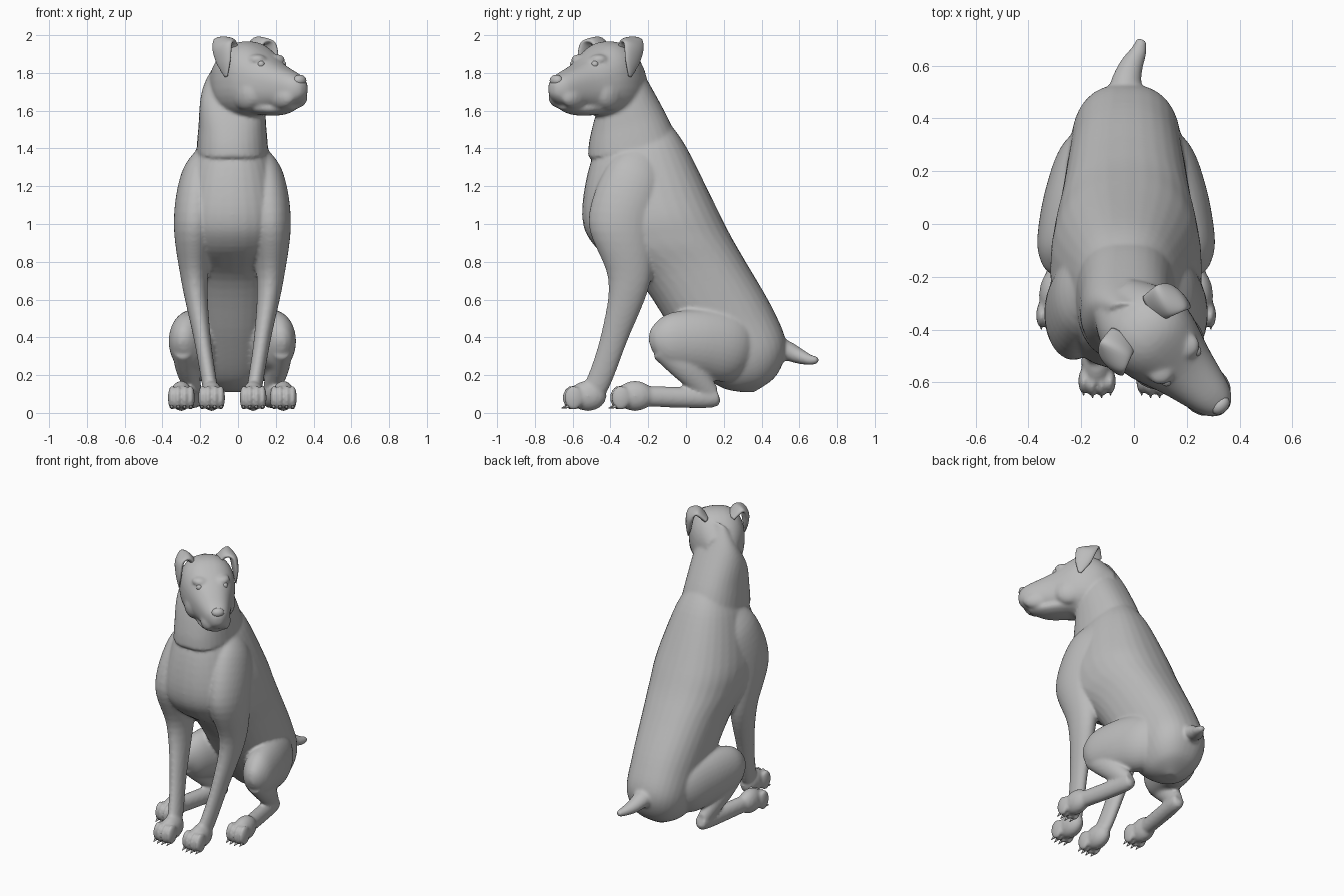
import bpy
import bmesh
import math
from mathutils import Matrix, Vector

if "Cube" in bpy.data.objects:
    bpy.data.objects.remove(bpy.data.objects["Cube"], do_unlink=True)

# Frames: the trunk is a little off centre and the head is turned to its left
BODY = Matrix.Translation((-0.03, 0, 0))
HEAD = Matrix.Translation((0.03, -0.39, 0)) @ Matrix.Rotation(math.radians(45), 4, "Z")
SIDES = {"right": Matrix.Diagonal((-1, 1, 1, 1)), "left": Matrix.Identity(4)}
TURNS = [math.tau * k / 32 for k in range(32)]


def make_material(name, value):
    material = bpy.data.materials.new(name)
    material.use_nodes = True
    colour = (value, value, value, 1)
    material.diffuse_color = colour
    shader = material.node_tree.nodes["Principled BSDF"]
    shader.inputs["Base Color"].default_value = colour
    return material


GREY = make_material("plain_grey", 0.5)


def finish(bm, name):
    """Turn a bmesh into a smooth grey object."""
    bmesh.ops.recalc_face_normals(bm, faces=bm.faces[:])
    for face in bm.faces:
        face.smooth = True
    mesh = bpy.data.meshes.new(name)
    bm.to_mesh(mesh)
    bm.free()
    mesh.materials.append(GREY)
    obj = bpy.data.objects.new(name, mesh)
    bpy.context.collection.objects.link(obj)
    return obj


def spline(a, b, c, d, t):
    """Smooth curve from b to c, with a and d as neighbours."""
    return b + ((c - a) * t + (2 * a - 5 * b + 4 * c - d) * t ** 2
                + (3 * b - a - 3 * c + d) * t ** 3) / 2


def swell(value, power):
    """Push a sine or cosine outward, for a squarer section."""
    return math.copysign(abs(value) ** power, value)


def loft(bm, rings, matrix, power, steps=6):
    """Skin smooth rounded rings given as (centre, half axis, half axis)."""
    padded = [rings[0], *rings, rings[-1]]
    fine = []
    for four in zip(padded, padded[1:], padded[2:], padded[3:]):
        for step in range(steps):
            fine.append([spline(*parts, step / steps) for parts in zip(*four)])
    fine.append(rings[-1])
    outline = [(swell(math.cos(turn), power), swell(math.sin(turn), power)) for turn in TURNS]
    loops = []
    for centre, u, v in fine:
        loops.append([bm.verts.new(matrix @ (centre + u * c + v * s)) for c, s in outline])
    for one, two in zip(loops, loops[1:]):
        for k in range(len(TURNS)):
            bm.faces.new((one[k - 1], one[k], two[k], two[k - 1]))
    bm.faces.new(loops[0])
    bm.faces.new(loops[-1])


def trunk(bm, matrix, sections):
    """Thick form through (back y, back z, front y, front z, half width)."""
    rings = []
    for back_y, back_z, front_y, front_z, width in sections:
        back, front = Vector((0, back_y, back_z)), Vector((0, front_y, front_z))
        rings.append(((back + front) / 2, Vector((width, 0, 0)), (back - front) / 2))
    loft(bm, rings, matrix, power=0.85)


def tube(bm, matrix, depth, points, axis=Vector((1, 0, 0))):
    """Limb through (x, y, z, half width); depth is relative to the width."""
    centres = [Vector(point[:3]) for point in points]
    befores = [centres[0], *centres]
    afters = [*centres[1:], centres[-1]]
    rings = []
    for point, centre, before, after in zip(points, centres, befores, afters):
        along = (after - before).normalized()
        across = (axis - along * axis.dot(along)).normalized()
        width = point[3]
        rings.append((centre, across * width, along.cross(across) * width * depth))
    loft(bm, rings, matrix, power=1)


def ball(bm, matrix, centre, radii):
    place = Matrix.Translation(centre) @ Matrix.Diagonal((*radii, 1))
    bmesh.ops.create_uvsphere(bm, u_segments=16, v_segments=10, radius=1, matrix=matrix @ place)


def paw(skin, claws, frame, x, y):
    """Pad, four toes and their claws; the middle toes reach further."""
    ball(skin, frame, (x, y, 0.09), (0.06, 0.1, 0.08))
    for k in (-1.5, -0.5, 0.5, 1.5):
        toe = Vector((x + k * 0.034, y - 0.09 + abs(k) * 0.01, 0.08))
        ball(skin, frame, toe, (0.02, 0.05, 0.065))
        nail = Matrix.Translation(toe + Vector((0, -0.04, -0.05)))
        tilt = Matrix.Rotation(math.radians(110), 4, "X")
        bmesh.ops.create_cone(claws, cap_ends=True, segments=8, radius1=0.01, radius2=0.002,
                              depth=0.03, matrix=frame @ nail @ tilt)


skin = bmesh.new()
claws = bmesh.new()

# Torso from the base of the neck to the rump
trunk(skin, BODY, [
    (-0.1, 1.55, -0.4, 1.45, 0.12),
    (0, 1.41, -0.5, 1.34, 0.2),
    (0.15, 1.11, -0.55, 1.05, 0.28),
    (0.23, 0.95, -0.48, 0.88, 0.28),
    (0.31, 0.81, -0.25, 0.7, 0.25),
    (0.46, 0.55, -0.05, 0.4, 0.22),
    (0.53, 0.36, 0.1, 0.2, 0.2),
    (0.48, 0.2, 0.2, 0.13, 0.14),
    (0.36, 0.11, 0.3, 0.11, 0.04)])

# Neck, folding over the chest
trunk(skin, BODY, [
    (-0.3, 1.93, -0.4, 1.75, 0.07),
    (-0.22, 1.79, -0.47, 1.6, 0.16),
    (-0.1, 1.57, -0.51, 1.45, 0.18),
    (-0.04, 1.43, -0.52, 1.35, 0.19)])

# Tail
tube(skin, BODY, 0.9, [
    (0, 0.44, 0.33, 0.08), (0, 0.53, 0.33, 0.06), (0.02, 0.6, 0.3, 0.045),
    (0.05, 0.66, 0.28, 0.03), (0.06, 0.7, 0.28, 0.02)])

for mirror in SIDES.values():
    frame = BODY @ mirror

    # Foreleg: shoulder, elbow, forearm, wrist
    tube(skin, frame, 1.6, [
        (0.11, -0.2, 1.4, 0.05), (0.17, -0.27, 1.25, 0.1), (0.2, -0.34, 1, 0.11),
        (0.2, -0.3, 0.7, 0.07), (0.16, -0.38, 0.4, 0.045),
        (0.12, -0.47, 0.15, 0.04), (0.11, -0.53, 0.1, 0.04)])
    ball(skin, frame, (0.2, -0.24, 0.74), (0.05, 0.06, 0.08))
    paw(skin, claws, frame, 0.11, -0.52)

    # Thigh
    tube(skin, frame, 1.5, [
        (0.05, 0.38, 0.3, 0.06), (0.13, 0.25, 0.34, 0.12), (0.19, 0.1, 0.37, 0.12),
        (0.24, -0.08, 0.38, 0.1), (0.26, -0.16, 0.37, 0.06), (0.26, -0.19, 0.36, 0.02)])

    # Shin folding back to the hock, then the long hind foot
    tube(skin, frame, 1.3, [
        (0.26, -0.12, 0.35, 0.06), (0.24, 0, 0.24, 0.06), (0.2, 0.13, 0.1, 0.04)])
    tube(skin, frame, 1.2, [
        (0.2, 0.17, 0.1, 0.03), (0.2, 0.12, 0.08, 0.045), (0.27, -0.26, 0.09, 0.045)])
    paw(skin, claws, frame, 0.27, -0.27)

# Skull and muzzle, then the lower jaw
trunk(skin, HEAD, [(-reach, top, -reach, low, width) for reach, top, low, width in (
    (-0.16, 1.85, 1.64, 0.1), (-0.05, 1.95, 1.57, 0.16), (0.08, 1.96, 1.57, 0.17),
    (0.24, 1.86, 1.6, 0.12), (0.38, 1.8, 1.63, 0.08), (0.43, 1.77, 1.66, 0.05),
    (0.45, 1.74, 1.69, 0.02))])
tube(skin, HEAD, 0.4, [
    (0, 0, 1.63, 0.11), (0, -0.25, 1.61, 0.09), (0, -0.38, 1.62, 0.03)])

for side, mirror in SIDES.items():
    frame = HEAD @ mirror

    # Hanging lip, brow and cheek
    ball(skin, frame, (0.05, -0.33, 1.67), (0.045, 0.09, 0.06))
    ball(skin, frame, (0.07, -0.17, 1.87), (0.05, 0.05, 0.03))
    ball(skin, frame, (0.1, -0.12, 1.69), (0.06, 0.1, 0.09))

    # Folded ear, a thin flap hanging beside the skull
    ear = bmesh.new()
    tube(ear, frame, 0.35, [
        (0.08, 0.02, 1.92, 0.06), (0.13, 0.01, 1.97, 0.065), (0.17, -0.01, 1.94, 0.065),
        (0.18, -0.03, 1.86, 0.05), (0.18, -0.05, 1.78, 0.01)], axis=Vector((0, 1, 0)))
    finish(ear, side + "_ear")

    eye = bmesh.new()
    ball(eye, frame, (0.08, -0.21, 1.845), (0.02, 0.02, 0.02))
    finish(eye, side + "_eye")

nose = bmesh.new()
ball(nose, HEAD, (0, -0.42, 1.76), (0.04, 0.03, 0.03))
finish(nose, "nose")
finish(claws, "claws")

# Fuse the trunk, limbs and head into one smooth skin
body = finish(skin, "body")
fuse = body.modifiers.new("fuse", "REMESH")
fuse.mode = "VOXEL"
fuse.voxel_size = 0.01
fuse.use_smooth_shade = True
relax = body.modifiers.new("relax", "SMOOTH")
relax.iterations = 6
